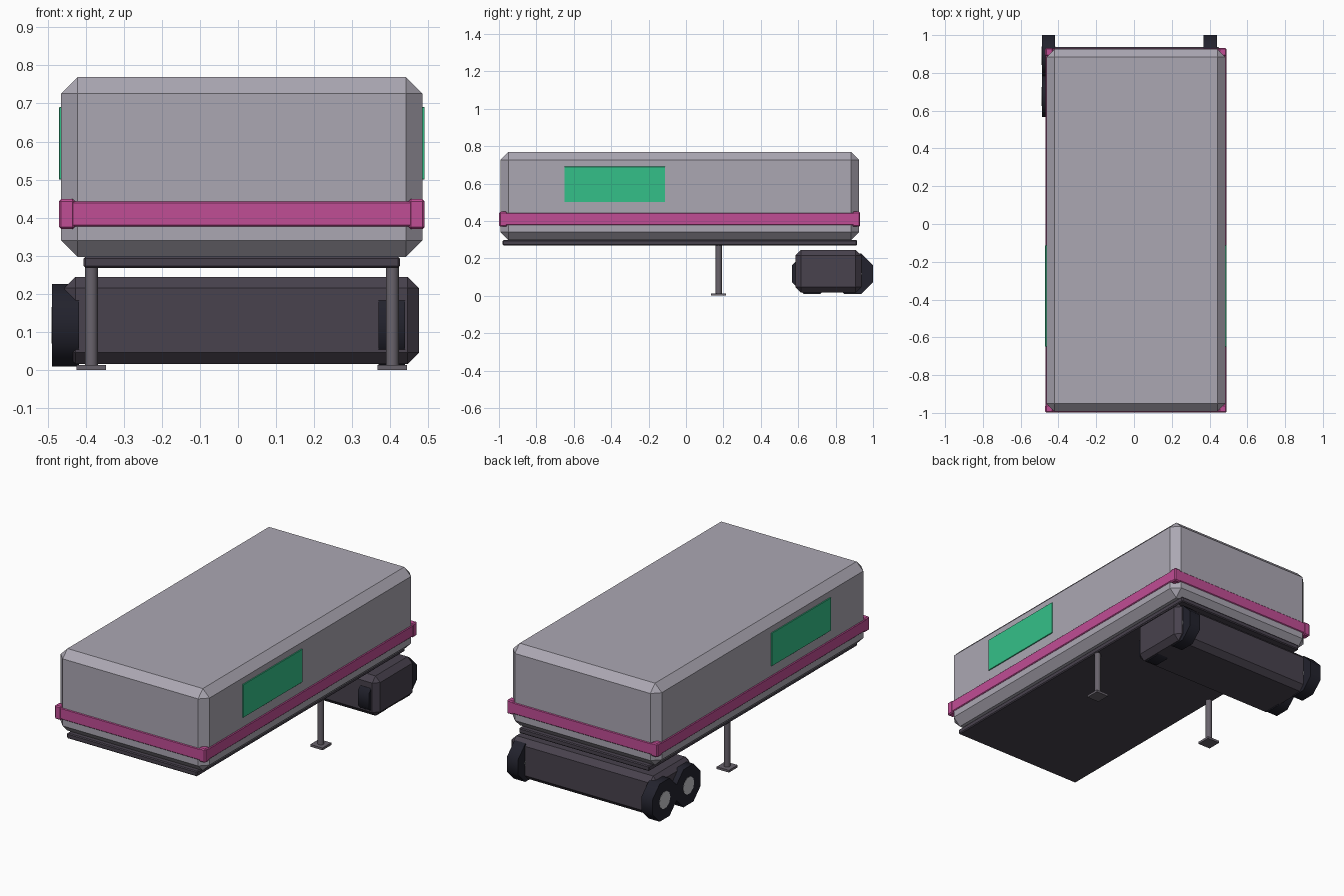
import bpy
import math
from mathutils import Vector

if "Cube" in bpy.data.objects:
    bpy.data.objects.remove(bpy.data.objects["Cube"], do_unlink=True)


def material(name, rgb):
    mat = bpy.data.materials.new(name)
    mat.use_nodes = True
    mat.diffuse_color = (*rgb, 1)
    mat.node_tree.nodes["Principled BSDF"].inputs["Base Color"].default_value = (*rgb, 1)
    return mat


shell_grey = material("shell grey", (0.41, 0.39, 0.45))
stripe_pink = material("stripe pink", (0.53, 0.075, 0.30))
window_green = material("window green", (0.034, 0.53, 0.25))
frame_dark = material("frame dark", (0.065, 0.054, 0.075))
tyre_black = material("tyre black", (0.016, 0.016, 0.026))
hub_silver = material("hub silver", (0.58, 0.58, 0.60))
leg_grey = material("leg grey", (0.14, 0.125, 0.15))


def box(name, low, high, mat, bevel=0):
    """Box between two corners, with an optional one-step chamfer."""
    low, high = Vector(low), Vector(high)
    bpy.ops.mesh.primitive_cube_add(size=1, location=(low + high) / 2)
    obj = bpy.context.object
    obj.name = name
    obj.scale = high - low
    bpy.ops.object.transform_apply(location=False, rotation=False, scale=True)
    obj.data.materials.append(mat)
    if bevel:
        mod = obj.modifiers.new("chamfer", "BEVEL")
        mod.width = bevel
        mod.segments = 1
    return obj


def cylinder(name, centre, radius, depth, sides, mat, rotation=(0, 0, 0)):
    bpy.ops.mesh.primitive_cylinder_add(vertices=sides, radius=radius, depth=depth,
                                        location=centre, rotation=rotation)
    obj = bpy.context.object
    obj.name = name
    obj.data.materials.append(mat)
    bpy.ops.object.shade_smooth_by_angle(angle=math.radians(50))
    return obj


# Chamfered shell and the plate below it
MID = 0.01
box("body_shell", (-0.464, -0.993, 0.297), (0.484, 0.926, 0.769), shell_grey, 0.043)
box("underframe", (-0.405, -0.98, 0.268), (0.425, 0.914, 0.298), frame_dark, 0.005)

# Stripe round the shell with slightly thicker corners
box("stripe_band", (-0.469, -0.997, 0.377), (0.489, 0.93, 0.443), stripe_pink, 0.004)
for side in (-1, 1):
    for end in (-1, 1):
        x, y = MID + side * 0.459, -0.0335 + end * 0.944
        box("stripe_corner", (x - 0.021, y - 0.021, 0.37), (x + 0.021, y + 0.021, 0.449),
            stripe_pink, 0.006)

for side, label in ((-1, "right"), (1, "left")):
    # Window plates
    x = MID + side * 0.476
    box(label + "_window", (x - 0.004, -0.65, 0.5), (x + 0.004, -0.112, 0.69),
        window_green, 0.001)

    # Support legs
    x = MID + side * 0.395
    cylinder(label + "_leg", (x, 0.175, 0.14), 0.017, 0.27, 12, leg_grey)
    box(label + "_foot", (x - 0.039, 0.135, 0), (x + 0.039, 0.215, 0.013), leg_grey)

# Axle housing
box("axle_housing", (-0.456, 0.585, 0.016), (0.475, 0.937, 0.245), frame_dark, 0.03)

# Eight-sided wheels, partly sunk in the housing
APOTHEM = 0.1085
RADIUS = APOTHEM / math.cos(math.pi / 8)
for label, x in (("right", -0.453), ("left", 0.404)):
    for place, y in (("front", 0.674), ("rear", 0.891)):
        name = f"{label}_{place}"
        turn = (math.pi / 8, math.pi / 2, 0)
        centre = (x, y, 0.118)
        # The first turn aligns a flat side with the ground
        wheel = cylinder(name + "_wheel", centre, RADIUS, 0.07, 8, tyre_black,
                         (0, math.pi / 2, 0))
        wheel.rotation_euler = (turn[0], turn[1], 0)
        wheel.rotation_mode = "XYZ"
        cylinder(name + "_hub", centre, 0.05, 0.073, 10, hub_silver, (0, math.pi / 2, 0))

# Spin the wheels about their axles so the flats face up and back
for obj in bpy.data.objects:
    if obj.name.endswith("_wheel"):
        obj.rotation_euler = (0, math.pi / 2, 0)
        for vert in obj.data.vertices:
            a = math.pi / 8
            px, py = vert.co.x, vert.co.y
            vert.co.x = px * math.cos(a) - py * math.sin(a)
            vert.co.y = px * math.sin(a) + py * math.cos(a)
